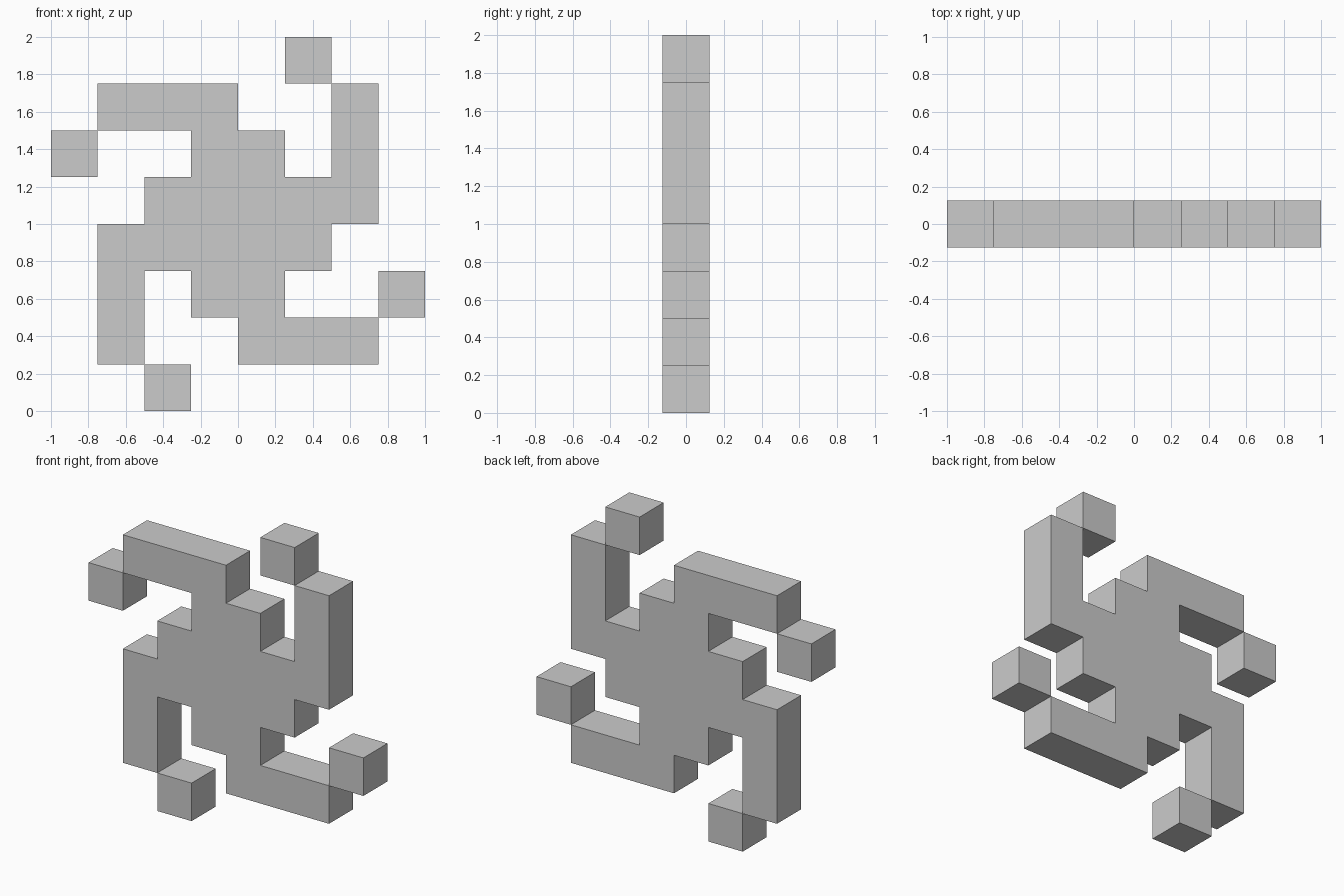
import bpy, bmesh

if "Cube" in bpy.data.objects:
    bpy.data.objects.remove(bpy.data.objects["Cube"])

CELL = 0.25      # grid cell size
HALF = 0.125     # half thickness

grey = bpy.data.materials.new("light grey")
grey.diffuse_color = (0.6, 0.6, 0.6, 1)
grey.use_nodes = True
grey.node_tree.nodes["Principled BSDF"].inputs["Base Color"].default_value = grey.diffuse_color


def turn(points, n):
    # Rotate grid points clockwise by n quarter turns
    for _ in range(n):
        points = [(z, -x) for x, z in points]
    return points


def plate(name, points):
    # Extrude a front-view outline, given in cells around the centre, along y
    bm = bmesh.new()
    face = bm.faces.new([bm.verts.new((x * CELL, -HALF, 1 + z * CELL)) for x, z in points])
    ext = bmesh.ops.extrude_face_region(bm, geom=[face])
    verts = [v for v in ext["geom"] if isinstance(v, bmesh.types.BMVert)]
    bmesh.ops.translate(bm, verts=verts, vec=(0, 2 * HALF, 0))
    bmesh.ops.recalc_face_normals(bm, faces=bm.faces)
    mesh = bpy.data.meshes.new(name)
    bm.to_mesh(mesh)
    bm.free()
    mesh.materials.append(grey)
    bpy.context.collection.objects.link(bpy.data.objects.new(name, mesh))


# Pinwheel body: one hooked arm repeated four times around the centre
arm = [(-1, 1), (-1, 2), (-3, 2), (-3, 3), (0, 3), (0, 2), (1, 2)]
plate("pinwheel_body", [p for n in range(4) for p in turn(arm, n)])

# Tip cubes touching the end of each hook along one edge
tip = [(-4, 1), (-4, 2), (-3, 2), (-3, 1)]
for n, side in enumerate(("left", "top", "right", "bottom")):
    plate(f"tip_cube_{side}", turn(tip, n))
